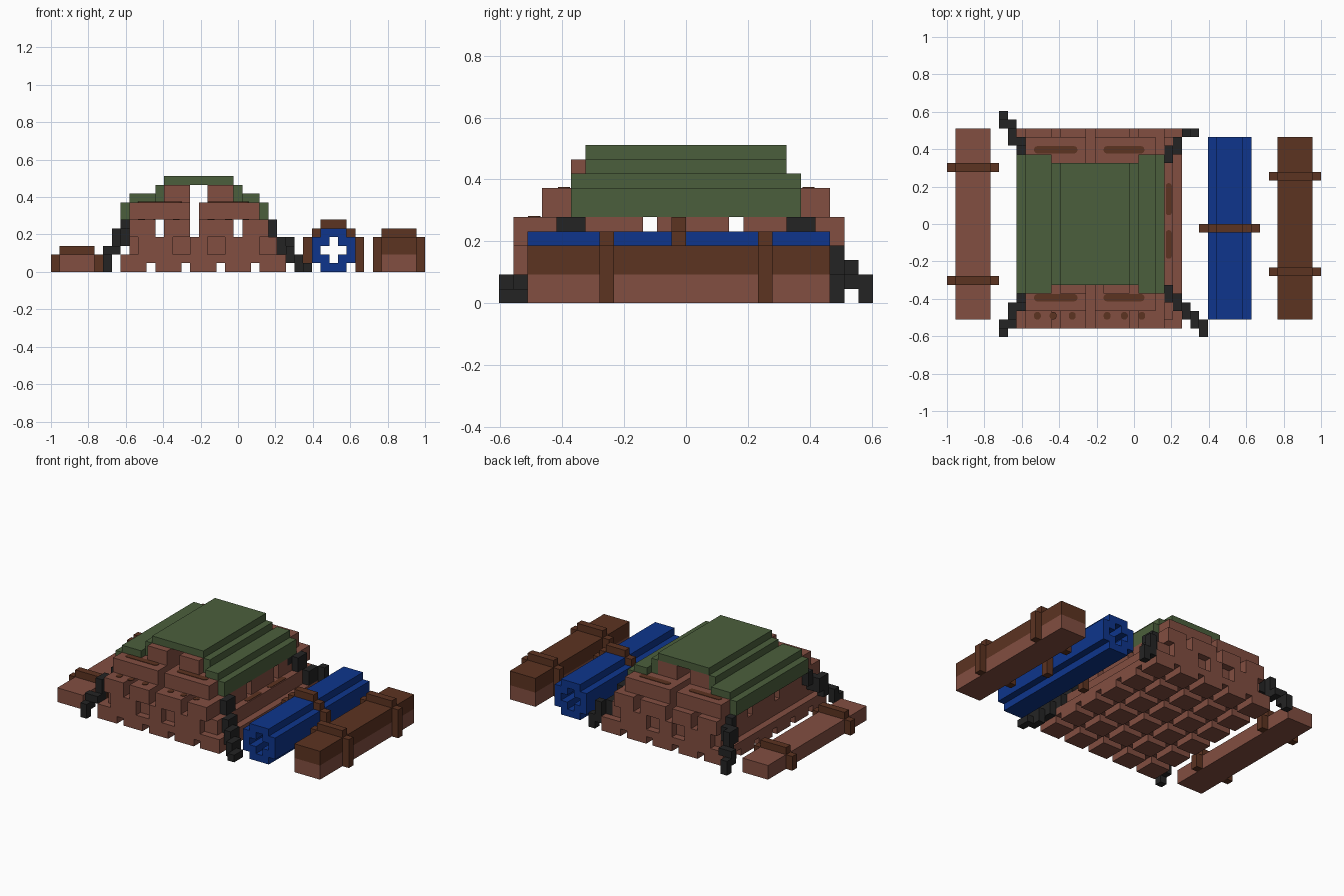
import bpy, bmesh, math
from mathutils import Vector

if "Cube" in bpy.data.objects:
    bpy.data.objects.remove(bpy.data.objects["Cube"], do_unlink=True)

U = 2 / 43  # one block of the grid


def pos(i, j, k):
    return Vector(((i - 21.5) * U, (j - 13) * U, k * U))


def linear(c):
    c /= 255
    return c / 12.92 if c <= 0.04045 else ((c + 0.055) / 1.055) ** 2.4


def material(name, r, g, b):
    col = (linear(r), linear(g), linear(b), 1)
    m = bpy.data.materials.new(name)
    m.diffuse_color = col
    m.use_nodes = True
    bsdf = m.node_tree.nodes["Principled BSDF"]
    bsdf.inputs["Base Color"].default_value = col
    bsdf.inputs["Roughness"].default_value = 0.9
    return m


CLAY = material("clay red", 130, 78, 65)
GREEN = material("canvas green", 75, 95, 60)
BLUE = material("carpet blue", 14, 53, 140)
BROWN = material("strap brown", 92, 51, 33)
BLACK = material("rope black", 36, 36, 36)


def finish(name, bm, mat):
    mesh = bpy.data.meshes.new(name)
    bm.to_mesh(mesh)
    bm.free()
    mesh.materials.append(mat)
    ob = bpy.data.objects.new(name, mesh)
    bpy.context.collection.objects.link(ob)
    return ob


def blocks(name, mat, boxes):
    """Boxes given as (i0, i1, j0, j1, k0, k1) in grid units."""
    bm = bmesh.new()
    for i0, i1, j0, j1, k0, k1 in boxes:
        a, b = pos(i0, j0, k0), pos(i1, j1, k1)
        for v in bmesh.ops.create_cube(bm, size=1)["verts"]:
            v.co = Vector([(a[n] + b[n]) / 2 + v.co[n] * (b[n] - a[n]) for n in range(3)])
    return finish(name, bm, mat)


def slots(name, mat, items):
    """Thin round-ended plates on upward faces: (i0, i1, j0, j1, k)."""
    bm = bmesh.new()
    for i0, i1, j0, j1, k in items:
        r = min(i1 - i0, j1 - j0) / 2
        ring = []
        for n in range(16):
            a = math.tau * (n + 0.5) / 16
            ci = i1 - r if math.cos(a) > 0 else i0 + r
            cj = j1 - r if math.sin(a) > 0 else j0 + r
            ring.append(bm.verts.new(pos(ci + r * math.cos(a), cj + r * math.sin(a), k)))
        face = bm.faces.new(ring)
        top = bmesh.ops.extrude_face_region(bm, geom=[face])["geom"]
        for v in top:
            if isinstance(v, bmesh.types.BMVert):
                v.co.z += 0.003
    bmesh.ops.recalc_face_normals(bm, faces=bm.faces)
    return finish(name, bm, mat)


# Goods pile: footed base, then stacked layers with gaps between the blocks
feet = [(i, i + 3, j, j + 3, 0, 1) for i in range(8, 27, 4) for j in range(1, 24, 4)]
blocks("pile_feet", CLAY, feet)
blocks("pile_base", CLAY, [(8, 27, 1, 24, 1, 2)])
blocks("pile_layer_1", CLAY, [(9, 26, 2, 23, 2, 4)] +
       [(a, b, 1, 2, 2, 4) for a, b in ((10, 14), (16, 18), (20, 24))] +
       [(a, b, 23, 24, 2, 4) for a, b in ((10, 14), (16, 18), (20, 24))])
columns = ((9, 12), (13, 16), (17, 21), (22, 25))
rows = ((1, 10), (11, 16), (17, 24))
blocks("pile_layer_2", CLAY, [(a, b, c, d, 4, 6) for a, b in columns for c, d in rows])
blocks("pile_layer_3", CLAY, [(a, b, 3, 23, 6, 8) for a, b in ((9, 16), (17, 24))])
blocks("pile_layer_4", CLAY, [(a, b, 5, 20, 8, 10) for a, b in ((13, 16), (18, 21))])

# Dark slots on the ledges of the pile
bars = [(a, b, j, j + 0.85, 8) for a, b in ((10, 15), (18, 22.7)) for j in (4.1, 21.1)]
dots = [(i, i + 0.8, 2, 2.9, 6) for i in (10, 11.8, 14, 18, 20, 22)]
side = [(25.15, 25.85, a, b, 4) for a, b in ((9, 12.3), (14, 17.7))]
slots("pile_slots", BROWN, bars + dots + side)

# Stepped canvas cover
blocks("cover", GREEN, [
    (8, 9, 5, 21, 6, 8), (24, 25, 5, 21, 6, 8),
    (8, 12, 5, 21, 8, 9), (22, 25, 5, 21, 8, 9)][:2] + [
    (9, 12, 5, 21, 8, 9), (22, 24, 5, 21, 8, 9),
    (12, 13, 6, 20, 8, 10), (21, 22, 6, 20, 8, 10),
    (13, 21, 6, 20, 10, 11)])

# Ropes running from the cover to the ground at the corners
left = [(8, 9, 4, 5, 4, 6), (8, 9, 3, 4, 3, 5), (7, 8, 2, 4, 3, 5),
        (7, 8, 1, 3, 2, 3), (6, 7, 1, 2, 1, 3), (6, 7, 0, 1, 0, 2)]
blocks("front_right_rope", BLACK, left)
blocks("back_right_rope", BLACK,
       [(a, b, 26 - d, 26 - c, e, f) for a, b, c, d, e, f in left])
blocks("front_left_rope", BLACK, [
    (24, 25, 5, 7, 5, 6), (25, 26, 4, 6, 4, 6), (26, 27, 3, 5, 2, 4),
    (27, 28, 2, 4, 1, 3), (28, 29, 1, 3, 0, 2), (29, 30, 0, 2, 0, 1)])
blocks("back_left_rope", BLACK, [
    (24, 25, 19, 21, 5, 6), (25, 26, 20, 22, 4, 6), (26, 27, 21, 23, 2, 4),
    (27, 28, 23, 24, 1, 4), (28, 29, 23, 24, 0, 2)])

# Low bundle with two straps
blocks("low_bundle", CLAY, [(1, 5, 2, 24, 0, 2)])
blocks("low_bundle_straps", BROWN, [
    (a, b, j, j + 1, c, d) for j in (6, 19)
    for a, b, c, d in ((0, 1, 0, 2), (5, 6, 0, 2), (1, 5, 2, 3))])

# Rolled carpet with a cross-shaped hollow, and its strap
roll = [(31, 34, 0, 1), (31, 34, 4, 5), (30, 31, 1, 4), (34, 35, 1, 4)]
roll += [(i, i + 1, k, k + 1) for i in (31, 33) for k in (1, 3)]
blocks("rolled_carpet", BLUE, [(a, b, 2, 23, c, d) for a, b, c, d in roll])
blocks("carpet_strap", BROWN, [
    (a, b, 12, 13, c, d) for a, b, c, d in
    ((29, 30, 0, 4), (35, 36, 0, 4), (30, 31, 4, 5), (34, 35, 4, 5), (31, 34, 5, 6))])

# Tall two-tone bundle with two straps
blocks("tall_bundle_bottom", CLAY, [(38, 42, 2, 23, 0, 2)])
blocks("tall_bundle_top", BROWN, [(38, 42, 2, 23, 2, 4)])
blocks("tall_bundle_straps", BROWN, [
    (a, b, j, j + 1, c, d) for j in (7, 18)
    for a, b, c, d in ((37, 38, 0, 4), (42, 43, 0, 4), (38, 42, 4, 5))])
